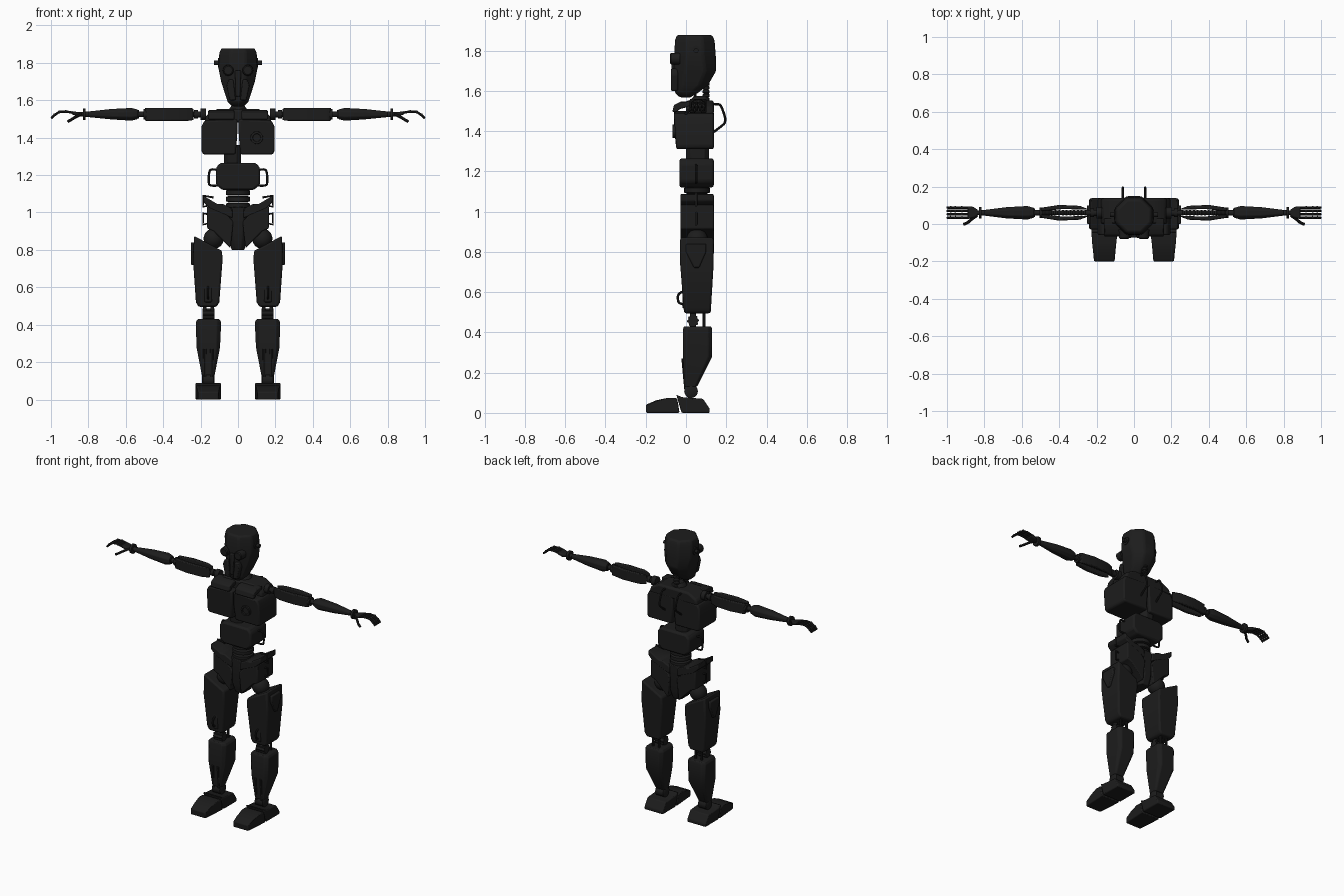
import bpy, bmesh, math
from mathutils import Vector

BLACK = bpy.data.materials.new("black_metal")
BLACK.diffuse_color = (0.012, 0.012, 0.012, 1)


def place(axis, t, u, v):
    """Map a profile point (u, v) at depth t along the given axis."""
    return {'x': (t, u, v), 'y': (u, t, v), 'z': (u, v, t)}[axis]


def finish(name, bm, mirror=False, bevel=0.0):
    bmesh.ops.recalc_face_normals(bm, faces=bm.faces)
    me = bpy.data.meshes.new(name)
    bm.to_mesh(me)
    bm.free()
    me.shade_smooth()
    me.set_sharp_from_angle(angle=math.radians(32))
    me.materials.append(BLACK)
    ob = bpy.data.objects.new(name, me)
    bpy.context.scene.collection.objects.link(ob)
    if bevel:
        m = ob.modifiers.new("bevel", 'BEVEL')
        m.width, m.segments, m.limit_method = bevel, 2, 'ANGLE'
    if mirror:
        ob.modifiers.new("mirror", 'MIRROR')
    return ob


def skin(name, rings, mirror, bevel, warp=None):
    bm = bmesh.new()
    rows = [[bm.verts.new(p) for p in r] for r in rings]
    n = len(rows[0])
    for a, b in zip(rows, rows[1:]):
        for i in range(n):
            bm.faces.new((a[i], a[(i + 1) % n], b[(i + 1) % n], b[i]))
    bm.faces.new(rows[0])
    bm.faces.new(rows[-1])
    if warp:
        for v in bm.verts:
            warp(v.co)
    return finish(name, bm, mirror, bevel)


def prism(name, axis, pts, a, b, mirror=False, bevel=0.006, warp=None):
    return skin(name, [[place(axis, t, *p) for p in pts] for t in (a, b)], mirror, bevel, warp)


def loft(name, axis, sections, c=0.25, mirror=False, bevel=0.004):
    """Skin chamfered rectangles (t, u0, u1, v0, v1)."""
    rings = []
    for t, u0, u1, v0, v1 in sections:
        k = c * min(u1 - u0, v1 - v0)
        pts = [(u0 + k, v0), (u1 - k, v0), (u1, v0 + k), (u1, v1 - k),
               (u1 - k, v1), (u0 + k, v1), (u0, v1 - k), (u0, v0 + k)]
        rings.append([place(axis, t, *p) for p in pts])
    return skin(name, rings, mirror, bevel)


def turned(name, axis, u, v, prof, mirror=False, n=20):
    """Round part: (t, radius) steps along an axis."""
    rings = [[place(axis, t, u + r * math.cos(i * math.tau / n), v + r * math.sin(i * math.tau / n))
              for i in range(n)] for t, r in prof]
    return skin(name, rings, mirror, 0)


def ball(name, loc, r):
    bm = bmesh.new()
    bmesh.ops.create_uvsphere(bm, u_segments=24, v_segments=14, radius=r)
    bmesh.ops.translate(bm, verts=bm.verts, vec=Vector(loc))
    return finish(name, bm, True)


def tube(name, pts, r, mirror=True, smooth=True):
    cu = bpy.data.curves.new(name, 'CURVE')
    cu.dimensions, cu.bevel_depth, cu.bevel_resolution, cu.use_fill_caps = '3D', r, 2, True
    s = cu.splines.new('NURBS' if smooth else 'POLY')
    s.points.add(len(pts) - 1)
    for p, q in zip(s.points, pts):
        p.co = (*q, 1)
    if smooth:
        s.order_u, s.use_endpoint_u, s.resolution_u = 3, True, 4
    tmp = bpy.data.objects.new("tmp", cu)
    bm = bmesh.new()
    bm.from_mesh(bpy.data.meshes.new_from_object(tmp))
    bpy.data.objects.remove(tmp)
    return finish(name, bm, mirror)


# Head, face mask, eyes, ears
loft("head", 'z', [(1.567, -.03, .03, -.03, .02), (1.59, -.055, .055, -.055, .06), (1.63, -.068, .068, -.06, .11),
                   (1.70, -.09, .09, -.06, .15), (1.77, -.104, .104, -.058, .148),
                   (1.85, -.1, .1, -.055, .142), (1.878, -.09, .09, -.045, .13)], 0.3, bevel=0.01)
prism("face_mask", 'y', [(.012, 1.60), (.045, 1.60), (.062, 1.68), (.05, 1.71), (.025, 1.71)], -.075, -.04, True)
prism("nose", 'y', [(-.012, 1.62), (.012, 1.62), (.016, 1.76), (-.016, 1.76)], -.072, -.04)
turned("eye", 'y', .052, 1.76, [(-.03, .03), (-.075, .028), (-.08, .022)], True)
turned("ear", 'x', .05, 1.80, [(.09, .025), (.108, .025), (.108, .012), (.127, .012)], True)

# Neck
for i in range(6):
    z = 1.53 + i * .019
    turned("neck_vertebra", 'z', 0, .1, [(z, .012), (z + .004, .018), (z + .013, .018), (z + .019, .012)])
turned("neck_base", 'z', 0, .07, [(1.54, .05), (1.558, .045), (1.575, .03)])
tube("neck_cable", [(.015, .04, 1.54), (.02, .05, 1.6)], .006)

# Chest
prism("chest_half", 'y', [(.012, 1.31), (.185, 1.31), (.195, 1.325), (.195, 1.46), (.18, 1.49), (.004, 1.5), (.004, 1.42)],
      -.06, .138, True, .012, lambda c: setattr(c, 'y', c.y + (.012 if c.y < 0 and c.z < 1.35 else 0)))
prism("chest_upper", 'y', [(-.18, 1.48), (.18, 1.48), (.17, 1.52), (.11, 1.553), (-.11, 1.553), (-.17, 1.52)], .0, .138, bevel=.012)
prism("collar_plate", 'x', [(-.068, 1.495), (-.06, 1.53), (-.025, 1.547), (.03, 1.547), (.03, 1.525), (-.03, 1.51), (-.045, 1.495)],
      .02, .16, True)
turned("chest_lens", 'y', .1, 1.40, [(-.04, .035), (-.067, .033), (-.067, .022), (-.06, .02)])
tube("back_handle", [(.06, .12, 1.535), (.06, .165, 1.535), (.06, .175, 1.525), (.06, .195, 1.47), (.06, .195, 1.445),
                     (.06, .185, 1.43), (.06, .13, 1.39)], .006)

# Spine and abdomen
loft("upper_spine", 'z', [(1.25, -.075, .015, .0, .115), (1.36, -.075, .015, .0, .115)])
prism("abdomen", 'y', [(-.085, 1.12), (.085, 1.12), (.118, 1.15), (.118, 1.24), (.095, 1.265),
                       (-.095, 1.265), (-.118, 1.24), (-.118, 1.15)], -.033, .138, bevel=.012)
tube("abdomen_handle", [(.1, .05, 1.225), (.14, .05, 1.235), (.155, .05, 1.22), (.158, .05, 1.16),
                        (.15, .05, 1.14), (.1, .05, 1.145)], .006)
for z in (1.02, 1.055, 1.09):
    turned("waist_ring", 'z', 0, .055, [(z, .05), (z + .005, .065), (z + .027, .065), (z + .034, .05)])

# Pelvis
prism("pelvis_upper_plate", 'y', [(.185, 1.09), (.185, 1.055), (.15, 1.02), (.03, .97), (.03, 1.02), (.08, 1.045), (.11, 1.045)],
      -.028, .138, True)
prism("pelvis_lower_plate", 'y', [(.165, 1.035), (.165, .915), (.13, .9), (.04, .81), (.025, .95), (.06, .99)],
      -.028, .138, True)
loft("pelvis_core", 'z', [(.80, -.035, .035, .0, .11), (.86, -.045, .045, -.02, .13), (1.03, -.06, .06, -.02, .13)])
for z in (1.06, .965):
    tube("pelvis_handle", [(.13, .05, z + .02), (.185, .05, z + .03), (.187, .05, z - .03), (.13, .05, z - .015)], .006, smooth=False)
ball("hip_ball", (.13, .055, .86), .054)


# Thighs: front outline, narrowed in depth toward the knee
def narrow(c):
    if c.z < .75:
        k = (.75 - c.z) / .25
        c.y += .02 * k if c.y < .05 else -.015 * k


prism("thigh", 'y', [(.235, .875), (.085, .795), (.083, .74), (.1, .52), (.115, .495), (.21, .495), (.225, .52), (.24, .74)],
      -.03, .138, True, .01, narrow)
prism("thigh_guard", 'x', [(.0, .84), (.1, .84), (.1, .80), (.065, .72), (.04, .72), (.0, .80)], .22, .252, True)
prism("thigh_front_strip", 'y', [(.14, .52), (.18, .52), (.18, .62), (.14, .62)], -.018, .02, True)
tube("knee_handle", [(.16, .0, .605), (.16, -.038, .60), (.16, -.042, .56), (.16, -.03, .54), (.16, .01, .535)], .006)

# Knees: toothed disc and rear rods
gear = [(.035 + r * math.cos(i * math.tau / 32), .457 + r * math.sin(i * math.tau / 32))
        for i, r in enumerate([.03, .03, .025, .025] * 8)]
prism("knee_gear", 'x', gear, .125, .19, True, 0)
for x in (.135, .18):
    tube("knee_rod", [(x, .09, .40), (x, .09, .52)], .008, smooth=False)
for x in (.137, .178):
    loft("knee_link", 'z', [(.42, x - .01, x + .01, .02, .05), (.51, x - .01, x + .01, .02, .05)], mirror=True)

# Shins and ankles
loft("shin", 'z', [(.13, .125, .193, -.008, .055), (.28, .096, .222, -.015, .13), (.415, .09, .225, -.015, .13),
                   (.43, .1, .215, -.01, .125)], 0.15, True)
for x in (.14, .178):
    tube("shin_piston", [(x, .0, .12), (x, -.014, .27)], .009, smooth=False)
turned("ankle_joint", 'x', .025, .108, [(.125, .025), (.13, .034), (.188, .034), (.193, .025)], True)

# Feet in two pieces
prism("toe", 'x', [(-.198, 0), (-.2, .04), (-.15, .062), (-.09, .075), (-.045, .073), (-.04, .05), (-.032, 0)],
      .09, .228, True, .006, lambda c: setattr(c, 'x', .158 + (c.x - .158) * (.8 if c.y < -.14 else 1)))
prism("heel", 'x', [(-.022, 0), (-.048, .09), (-.02, .078), (.085, .07), (.118, .02), (.118, 0)], .09, .228, True)

# Upper arms: two bowed shells round a ribbed core
turned("shoulder_joint", 'x', .06, 1.525, [(.17, .03), (.2, .03), (.2, .016), (.215, .016), (.215, .022),
                                           (.235, .022), (.235, .014), (.26, .014)], True)
for s in (-1, 1):
    bow = [(.235, .016), (.29, .037), (.40, .042), (.49, .028), (.50, .01), (.46, .012), (.38, .02), (.3, .018)]
    prism("upper_arm_shell", 'z', [(x, .06 + s * d) for x, d in bow], 1.49, 1.56, True)
turned("upper_arm_core", 'x', .06, 1.525, [(.25 + i * .01, .016 if i % 2 else .011) for i in range(26)], True, 12)
turned("elbow", 'x', .06, 1.525, [(.49, .028), (.505, .028), (.505, .015), (.53, .015), (.53, .022), (.545, .022)], True)

# Forearms and wrists
loft("forearm", 'x', [(.535, .034, .086, 1.50, 1.55), (.57, .024, .096, 1.491, 1.559), (.68, .03, .09, 1.498, 1.553),
                      (.80, .045, .075, 1.51, 1.54)], 0.28, True)
turned("wrist", 'x', .06, 1.525, [(.79, .014), (.815, .014), (.815, .031), (.83, .031), (.83, .012), (.85, .012)], True)

# Hands
loft("palm", 'x', [(.835, .045, .075, 1.513, 1.535), (.86, .032, .092, 1.515, 1.538), (.89, .028, .094, 1.525, 1.542)], mirror=True)
knuckles = [(.88, 1.533), (.92, 1.54), (.955, 1.538), (.98, 1.522), (.998, 1.503)]
for y in (.034, .052, .07, .088):
    tube("finger", [(x, y, z) for x, z in knuckles], .0065, smooth=False)
    for x, z in knuckles[1:4]:
        ball("knuckle", (x, y, z), .008)
tube("thumb", [(.84, .045, 1.525), (.87, .025, 1.51), (.89, .005, 1.497), (.91, -.001, 1.486)], .008)
